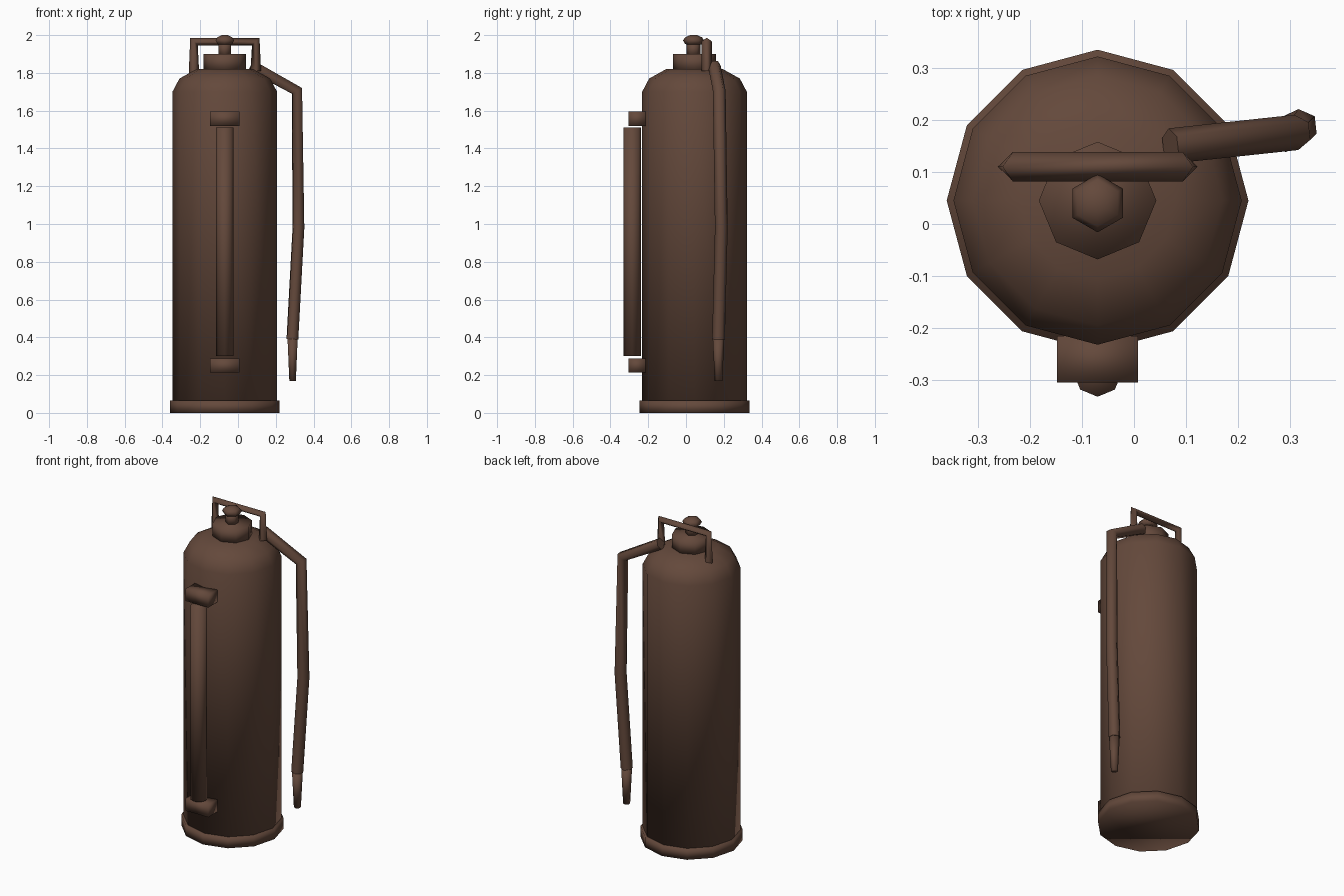
import bpy, bmesh, math

if "Cube" in bpy.data.objects:
    bpy.data.objects.remove(bpy.data.objects["Cube"])

brown = bpy.data.materials.new("dark_brown")
brown.diffuse_color = (0.127, 0.066, 0.044, 1)
brown.use_nodes = True
brown.node_tree.nodes["Principled BSDF"].inputs["Base Color"].default_value = brown.diffuse_color

CX, CY = -0.07, 0.045  # axis of the tank


def finish(name, bm):
    bmesh.ops.recalc_face_normals(bm, faces=bm.faces)
    for f in bm.faces:
        f.smooth = True
    mesh = bpy.data.meshes.new(name)
    bm.to_mesh(mesh)
    bm.free()
    mesh.materials.append(brown)
    ob = bpy.data.objects.new(name, mesh)
    bpy.context.collection.objects.link(ob)
    return ob


def lathe(name, profile, sides, x=CX, y=CY):
    """Turn (radius, z) pairs round a vertical axis, with a corner facing +y."""
    bm = bmesh.new()
    rings = []
    for r, z in profile:
        rings.append([bm.verts.new((x + r * math.sin(math.tau * i / sides),
                                    y + r * math.cos(math.tau * i / sides), z))
                      for i in range(sides)])
    for a, b in zip(rings, rings[1:]):
        for i in range(sides):
            j = (i + 1) % sides
            bm.faces.new((a[i], a[j], b[j], b[i]))
    bm.faces.new(rings[0])
    bm.faces.new(rings[-1])
    return finish(name, bm)


def box(name, lo, hi):
    bm = bmesh.new()
    bmesh.ops.create_cube(bm, size=1)
    for v in bm.verts:
        v.co = [(hi[k] if v.co[k] > 0 else lo[k]) for k in range(3)]
    return finish(name, bm)


def tube(name, points, radius, resolution):
    curve = bpy.data.curves.new(name, 'CURVE')
    curve.dimensions = '3D'
    curve.bevel_depth = radius
    curve.bevel_resolution = resolution
    curve.use_fill_caps = True
    spline = curve.splines.new('POLY')
    spline.points.add(len(points) - 1)
    for p, co in zip(spline.points, points):
        p.co = (*co, 1)
    spline.use_smooth = True
    curve.materials.append(brown)
    ob = bpy.data.objects.new(name, curve)
    bpy.context.collection.objects.link(ob)
    return ob


# Tank, foot ring and valve
lathe("base_ring", [(0.29, 0), (0.29, 0.065)], 12)
lathe("tank", [(0.277, 0.06), (0.277, 1.70), (0.24, 1.77), (0.15, 1.82)], 12)
lathe("collar", [(0.113, 1.81), (0.113, 1.90)], 8)
lathe("valve_stem", [(0.037, 1.89), (0.037, 1.96)], 6, CX, 0.04)
lathe("valve_knob", [(0.018, 1.943), (0.045, 1.953), (0.056, 1.972),
                     (0.045, 1.988), (0.018, 2.0)], 6, CX, 0.04)

# Carrying handle
tube("handle", [(-0.233, 0.11, 1.79), (-0.233, 0.11, 1.966),
                (0.094, 0.11, 1.966), (0.094, 0.11, 1.81)], 0.028, 0)

# Hose and nozzle
tube("hose", [(0.07, 0.15, 1.838), (0.312, 0.176, 1.705),
              (0.32, 0.187, 0.98), (0.288, 0.172, 0.39)], 0.034, 1)
lathe("nozzle", [(0.02, 0.17), (0.031, 0.395)], 6, 0.289, 0.172)

# Front sight tube with its two brackets
lathe("sight_tube", [(0.047, 0.30), (0.047, 1.51)], 8, CX, -0.285)
for name, z in (("lower_bracket", 0.213), ("upper_bracket", 1.52)):
    box(name, (-0.148, -0.305, z), (0.008, -0.215, z + 0.076))
